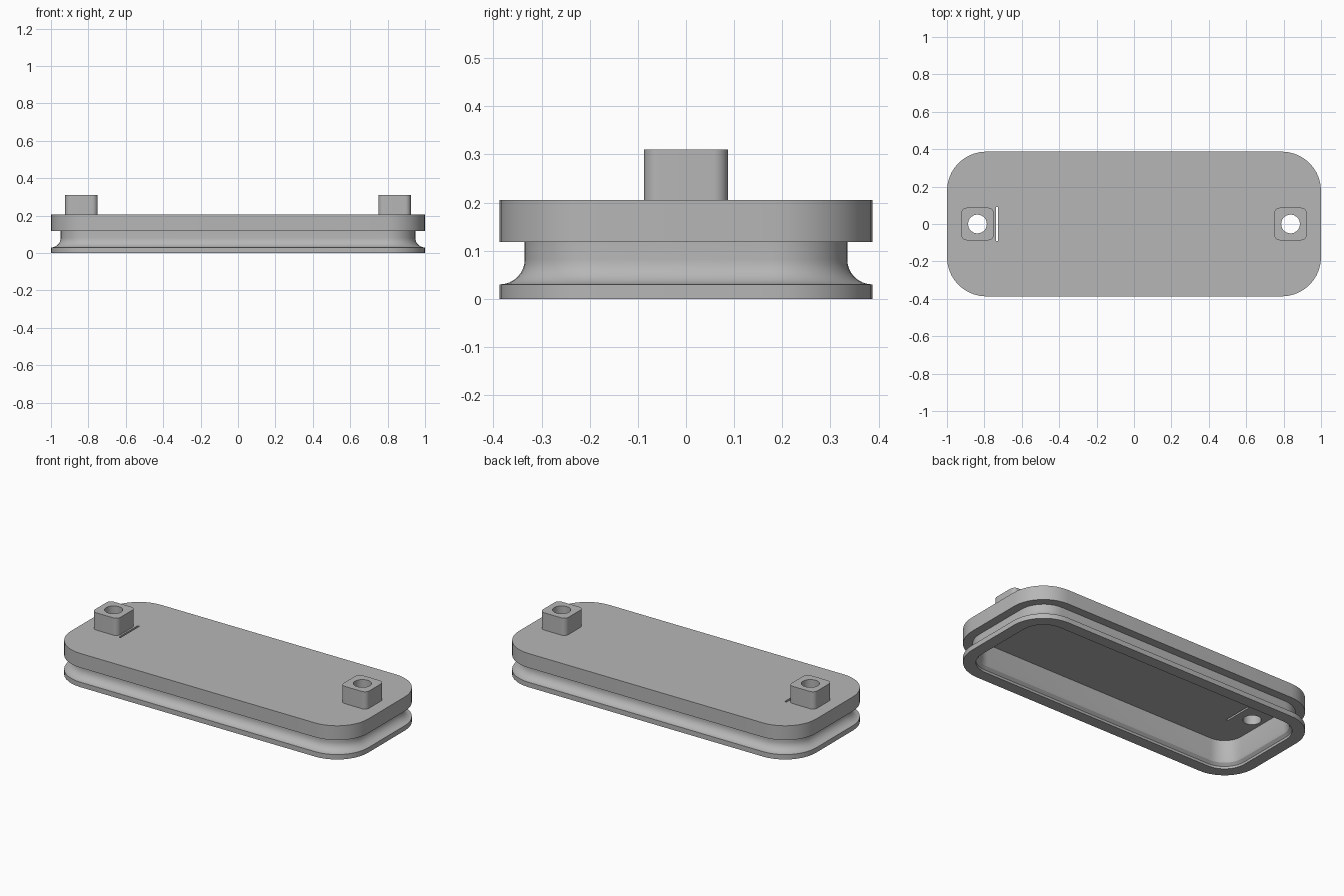
import bpy
import bmesh
from math import sin, cos, pi

if "Cube" in bpy.data.objects:
    bpy.data.objects.remove(bpy.data.objects["Cube"], do_unlink=True)

grey = bpy.data.materials.new("mid grey")
grey.use_nodes = True
grey.diffuse_color = (0.47, 0.47, 0.47, 1)
grey.node_tree.nodes["Principled BSDF"].inputs["Base Color"].default_value = grey.diffuse_color


def rounded_rect(hx, hy, r, steps=10):
    """Outline of a rounded rectangle, anticlockwise."""
    points = []
    for q, (sx, sy) in enumerate([(1, 1), (-1, 1), (-1, -1), (1, -1)]):
        for i in range(steps + 1):
            a = (q + i / steps) * pi / 2
            points.append((sx * (hx - r) + r * cos(a), sy * (hy - r) + r * sin(a)))
    return points


def loft(name, hx, hy, r, profile, centre=(0, 0)):
    """Sweep (inset, height) steps around a rounded rectangle, capping both ends."""
    bm = bmesh.new()
    rings = []
    for inset, z in profile:
        outline = rounded_rect(hx - inset, hy - inset, r - inset)
        rings.append([bm.verts.new((x + centre[0], y + centre[1], z)) for x, y in outline])
    for a, b in zip(rings, rings[1:]):
        for i in range(len(a)):
            j = (i + 1) % len(a)
            bm.faces.new((a[i], a[j], b[j], b[i]))
    bm.faces.new(rings[0])
    bm.faces.new(rings[-1])
    bmesh.ops.recalc_face_normals(bm, faces=bm.faces)
    mesh = bpy.data.meshes.new(name)
    bm.to_mesh(mesh)
    bm.free()
    mesh.materials.append(grey)
    obj = bpy.data.objects.new(name, mesh)
    bpy.context.collection.objects.link(obj)
    return obj


def activate(obj):
    bpy.ops.object.select_all(action='DESELECT')
    obj.select_set(True)
    bpy.context.view_layer.objects.active = obj


def cut(obj, cutter):
    activate(obj)
    mod = obj.modifiers.new("cut", 'BOOLEAN')
    mod.operation = 'DIFFERENCE'
    mod.solver = 'EXACT'
    mod.object = cutter
    bpy.ops.object.modifier_apply(modifier=mod.name)


# Hollow base: underside cavity, foot, concave neck and overhanging top plate
cove = [(0.052 * sin(t * pi / 16), 0.082 - 0.052 * cos(t * pi / 16)) for t in range(9)]
profile = [(0.092, 0.165), (0.092, 0.05), (0.086, 0.03), (0.07, 0.015), (0.07, 0), (0, 0)]
profile += cove + [(0.052, 0.118), (0, 0.118), (0, 0.205)]
base = loft("hollow_base", 1.0, 0.387, 0.21, profile)

# Bored posts at each end
parts = [base]
for side, name in ((1, "left_post"), (-1, "right_post")):
    x = side * 0.837
    post = loft(name, 0.087, 0.087, 0.03, [(0, 0.204), (0, 0.31)], (x, 0))
    bpy.ops.mesh.primitive_cylinder_add(vertices=40, radius=0.05, depth=1, location=(x, 0, 0.2))
    bore = bpy.context.object
    bore.data.materials.append(grey)
    cut(post, bore)
    cut(base, bore)
    bpy.data.objects.remove(bore, do_unlink=True)
    parts.append(post)

# Narrow slot beside one post
slot = loft("slot_cutter", 0.006, 0.09, 0.001, [(0, 0.1), (0, 0.3)], (-0.733, 0))
cut(base, slot)
bpy.data.objects.remove(slot, do_unlink=True)

for part in parts:
    activate(part)
    bpy.ops.object.shade_smooth_by_angle(angle=pi / 6)
